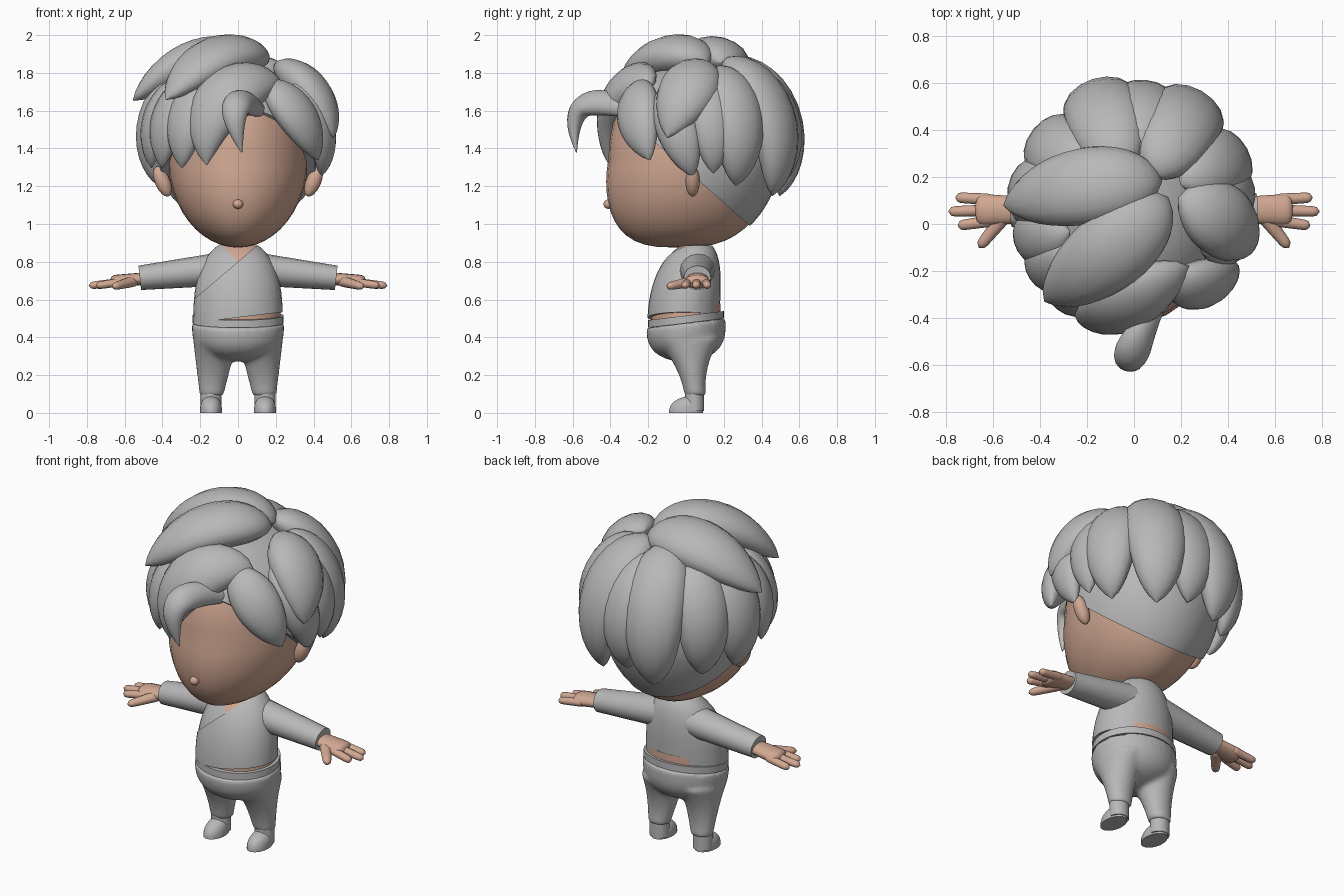
import bpy, bmesh, math
from mathutils import Vector

if "Cube" in bpy.data.objects:
    bpy.data.objects.remove(bpy.data.objects["Cube"], do_unlink=True)


def material(name, rgb):
    made = bpy.data.materials.new(name)
    made.use_nodes = True
    made.diffuse_color = (*rgb, 1)
    made.node_tree.nodes["Principled BSDF"].inputs["Base Color"].default_value = (*rgb, 1)
    return made


GREY = material("plain grey", (0.48, 0.48, 0.48))
SKIN = material("warm skin", (0.64, 0.39, 0.29))
UP = Vector((0, 0, 1))
SCALP = Vector((0, 0.06, 1.42))
SCALP_SIZE = Vector((0.45, 0.46, 0.47))


def ramp(count=16):
    return [i / count for i in range(count + 1)]


def finish(bm, name, *materials):
    bmesh.ops.recalc_face_normals(bm, faces=bm.faces)
    mesh = bpy.data.meshes.new(name)
    bm.to_mesh(mesh)
    bm.free()
    for each in materials:
        mesh.materials.append(each)
    mesh.shade_smooth()
    mesh.set_sharp_from_angle(angle=math.radians(50))
    part = bpy.data.objects.new(name, mesh)
    bpy.context.collection.objects.link(part)
    return part


def skin_rings(rows, frame, sides=32, bm=None):
    """Closed surface through oval rings, each given as (centre, half width, half depth)."""
    bm = bm or bmesh.new()
    rings = []
    for i, (centre, width, depth) in enumerate(rows):
        along = rows[min(i + 1, len(rows) - 1)][0] - rows[max(i - 1, 0)][0]
        across, out = frame(centre, along.normalized())
        width, depth = max(width, 0.003), max(depth, 0.003)
        angles = [math.tau * k / sides for k in range(sides)]
        rings.append([bm.verts.new(centre + across * width * math.cos(a) + out * depth * math.sin(a))
                      for a in angles])
    for low, high in zip(rings, rings[1:]):
        for k in range(sides):
            bm.faces.new((low[k - 1], low[k], high[k], high[k - 1]))
    bm.faces.new(rings[0])
    bm.faces.new(rings[-1])
    return bm


def loft(rows, bm=None):
    return skin_rings(rows, lambda centre, along: (Vector((1, 0, 0)), Vector((0, 1, 0))), bm=bm)


def tube(rows, outward):
    def frame(centre, along):
        out = outward(centre)
        out = (out - along * out.dot(along)).normalized()
        return along.cross(out), out
    return skin_rings(rows, frame, sides=16)


def dome(start, end, width, depth):
    """Level rings that stay full near the start and round off towards the end."""
    rows = []
    for t in ramp():
        t = math.sin(t * math.pi / 2)
        full = math.sqrt(1 - t ** 3)
        centre = start.lerp(end, t)
        centre.y = start.y + (end.y - start.y) * t * t
        rows.append((centre, width * full, depth * full))
    return loft(rows)


def band(bottom, top, width, depth, x=0, y=0):
    return loft([(Vector((x, y, z)), width, depth) for z in (bottom, top)])


def cut(bm, point, normal, clear=True):
    bmesh.ops.bisect_plane(bm, geom=bm.verts[:] + bm.edges[:] + bm.faces[:], plane_co=point,
                           plane_no=normal, clear_outer=clear)
    if clear:
        bmesh.ops.holes_fill(bm, edges=[e for e in bm.edges if e.is_boundary], sides=0)


def tip_back(bm):
    for v in bm.verts:
        v.co.z += v.co.y * 0.12
    return bm


def ball(name, centre, size, tilt=0):
    bm = bmesh.new()
    bmesh.ops.create_uvsphere(bm, u_segments=20, v_segments=12, radius=1)
    part = finish(bm, name, SKIN)
    part.location, part.scale, part.rotation_euler = centre, size, (0, tilt, 0)


# Head: an egg whose chin slides forward
def skull(spread):
    rows = []
    for t in ramp(24):
        height, round_off = -math.cos(math.pi * t), abs(math.sin(math.pi * t))
        centre = Vector((0, 0.05 + 0.09 * min(height, 0), 1.35 + 0.475 * height))
        rows.append((centre, 0.37 * spread * round_off, 0.46 * round_off ** 0.68))
    return loft(rows)


finish(skull(1), "head", SKIN)
ball("nose", (0, -0.41, 1.105), (0.027, 0.027, 0.025))

# Scalp hair, cut along a slanted hairline
cap = skull(1.1)
for v in cap.verts:
    v.co += (v.co - SCALP) * 0.02
cut(cap, (0, 0.1, 1.2), (0, -0.22, -0.25))
finish(cap, "hair_cap", GREY)


# Hair locks: leaf shapes laid along a bent path
def bend(start, middle, end, t):
    return start.lerp(middle, t).lerp(middle.lerp(end, t), t)


def leaf(name, path, width, thick):
    rows = []
    for t, centre in zip(ramp(), path):
        swell = width * abs(math.sin(math.pi * t ** 0.9)) ** 0.75
        rows.append((centre, swell, swell * thick))
    finish(tube(rows, lambda centre: centre - SCALP), "hair_" + name, GREY)


def heading(turn, rise):
    turn, rise = math.radians(turn), math.radians(rise)
    return Vector((math.cos(turn) * math.cos(rise), math.sin(turn) * math.cos(rise), math.sin(rise)))


def lock(name, root, tip, width=0.15, flare=0.1, via=None):
    start, end = heading(*root), heading(*tip)
    middle = heading(*via) if via else (start + end) / 2
    path = [SCALP + SCALP_SIZE * bend(start, middle, end, t).normalized() * (1 + flare * t * t)
            for t in ramp()]
    leaf(name, path, width, thick=0.65)


# Long locks fan round the sides and back
for name, turn in dict(left_rear=28, back_middle=85, right_rear=142, right_side=170).items():
    lock(name, (turn, 60), (turn, -26), flare=0.05)
for name, turn in dict(back_left=60, back_right=108).items():
    lock(name, (turn, 70), (turn, -30), width=0.17, flare=0.15)

# Short locks frame the face
for name, turn in dict(right_temple=198, right_cheek=216, right_fringe=235).items():
    lock(name, (turn, 50), (turn - 4, -14), width=0.12, flare=0.08)
lock("left_side", (8, 55), (11, -18), width=0.12, flare=0.04)
lock("left_temple", (-28, 45), (-3, -20), width=0.12, flare=0.04)
lock("left_fringe", (-65, 45), (-30, -9), width=0.13)
lock("left_top", (15, 64), (-17, 4), width=0.16, flare=0.18)
lock("fringe", (-45, 42), (-110, -12), width=0.16, via=(-115, 40))
lock("crown_side", (45, 68), (178, 22), width=0.17, flare=0.33)
lock("crown_front", (20, 70), (225, 23), width=0.17, flare=0.3)
curl = [Vector(p) for p in ((0.17, -0.22, 1.56), (-0.1, -0.66, 1.79), (0.02, -0.58, 1.38))]
leaf("curl", [bend(*curl, t) for t in ramp()], width=0.078, thick=0.75)


# Shirt with a V of bare chest, a slanted hem and a wrapped front panel
def torso():
    bm = dome(Vector((0, -0.01, 0.45)), Vector((0, 0.065, 0.92)), 0.237, 0.187)
    cut(bm, (0, 0, 0.505), (0.12, 0, -1))
    cut(bm, (0, 0, 0.885), UP)
    return bm


collar = Vector((0, 0, 0.8))
left_edge, right_edge = Vector((-0.85, 0, 1)), Vector((1, 0, 1))
shirt = torso()
cut(shirt, collar, left_edge, clear=False)
cut(shirt, collar, right_edge, clear=False)
for face in shirt.faces:
    offset = face.calc_center_median() - collar
    face.material_index = int(offset.y < 0.05 and offset.dot(left_edge) > 0 and offset.dot(right_edge) > 0)
finish(shirt, "shirt", GREY, SKIN)
panel = torso()
cut(panel, collar, left_edge)
for v in panel.verts:
    v.co.y -= 0.008
finish(panel, "shirt_wrap", GREY)

# Neck, waist and belt
finish(band(0.8, 0.95, width=0.075, depth=0.075, y=0.05), "neck", SKIN)
finish(band(0.42, 0.58, width=0.225, depth=0.182), "waist", SKIN)
finish(tip_back(band(0.475, 0.515, width=0.242, depth=0.202)), "belt", GREY)

# Trousers: hips and legs fused into one soft form
trousers = tip_back(dome(Vector((0, 0, 0.475)), Vector((0, 0.03, 0.27)), 0.245, 0.21))
for sign in (1, -1):
    leg = [(Vector((sign * (0.14 - 0.02 * t), 0.05 - 0.04 * t, 0.09 + 0.3 * t)),
            0.063 + 0.055 * t, 0.058 + 0.11 * t * t) for t in ramp()]
    loft(leg, trousers)
trousers = finish(trousers, "trousers", GREY)
fuse = trousers.modifiers.new("fuse", "REMESH")
fuse.mode, fuse.voxel_size, fuse.use_smooth_shade = "VOXEL", 0.012, True
soften = trousers.modifiers.new("soften", "SMOOTH")
soften.factor, soften.iterations = 0.5, 8

# Ears, arms, hands and feet on both sides
for side, sign in dict(left=1, right=-1).items():
    def place(x, y, z):
        return Vector((sign * x, y, z))

    def limb(name, colour, start, end, thin, flat=0.9, blunt=False):
        """Tapered tube with rounded or blunt ends; thin holds the radius at each end."""
        rows = []
        for t in ramp():
            radius = thin[0] + (thin[1] - thin[0]) * t
            if not blunt:
                radius *= math.sqrt(1 - (2 * t - 1) ** 8)
            rows.append((place(*start).lerp(place(*end), t), radius, radius * flat))
        finish(tube(rows, lambda centre: UP), side + "_" + name, colour)

    ball(side + "_ear", place(0.4, 0.035, 1.225), (0.04, 0.038, 0.085), tilt=sign * 0.4)
    limb("sleeve", GREY, (0.06, 0.06, 0.765), (0.52, 0.06, 0.715), thin=(0.1, 0.072), blunt=True)
    limb("palm", SKIN, (0.47, 0.06, 0.715), (0.68, 0.06, 0.69), thin=(0.056, 0.07), flat=0.55)
    reach = dict(rear=0.76, middle=0.79, front=0.75)
    for step, (name, tip) in enumerate(reach.items()):
        limb(name + "_finger", SKIN, (0.6, 0.104 - step * 0.045, 0.695),
             (tip, 0.113 - step * 0.06, 0.673), thin=(0.025, 0.022))
    limb("thumb", SKIN, (0.54, 0.05, 0.7), (0.66, -0.1, 0.668), thin=(0.034, 0.022))
    finish(dome(place(0.143, 0, 0), place(0.143, 0.03, 0.09), 0.058, 0.09), side + "_shoe", GREY)
    finish(band(0.01, 0.13, width=0.055, depth=0.05, x=sign * 0.143, y=0.045), side + "_ankle", GREY)
